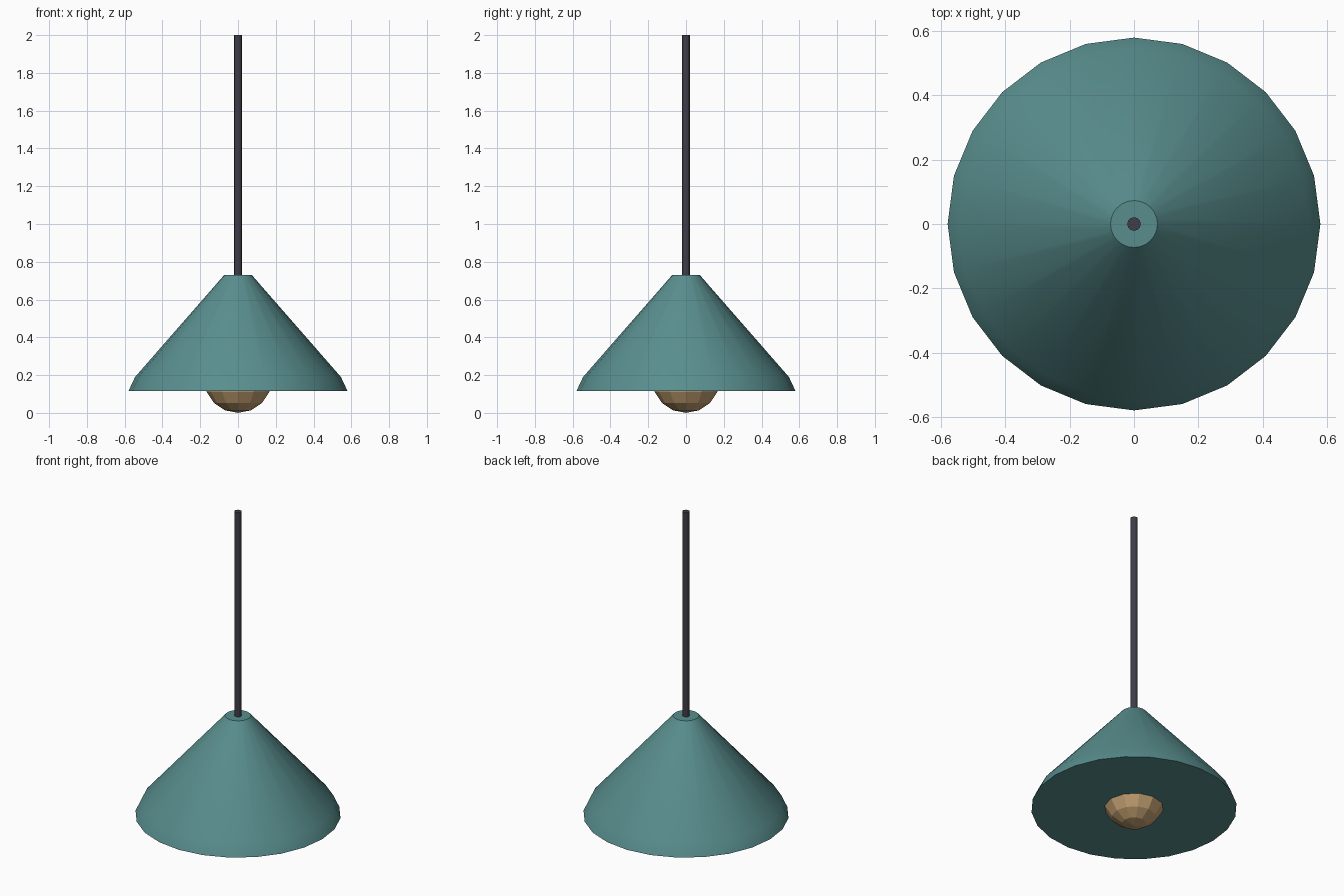
import bpy
import bmesh
import math

cube = bpy.data.objects.get("Cube")
if cube:
    bpy.data.objects.remove(cube, do_unlink=True)


def material(name, rgb):
    mat = bpy.data.materials.new(name)
    mat.use_nodes = True
    mat.diffuse_color = (*rgb, 1)
    mat.node_tree.nodes["Principled BSDF"].inputs["Base Color"].default_value = (*rgb, 1)
    return mat


def finish(bm, name, mat, smooth_angle=None):
    bmesh.ops.recalc_face_normals(bm, faces=bm.faces[:])
    mesh = bpy.data.meshes.new(name)
    bm.to_mesh(mesh)
    bm.free()
    mesh.materials.append(mat)
    obj = bpy.data.objects.new(name, mesh)
    bpy.context.collection.objects.link(obj)
    if smooth_angle:
        bpy.ops.object.select_all(action="DESELECT")
        obj.select_set(True)
        bpy.context.view_layer.objects.active = obj
        bpy.ops.object.shade_smooth_by_angle(angle=math.radians(smooth_angle))
    return obj


def turned(name, profile, sides, mat):
    """Closed solid turned around z from (radius, height) pairs, bottom to top."""
    bm = bmesh.new()
    rings = []
    for r, z in profile:
        angles = [2 * math.pi * i / sides for i in range(sides)]
        rings.append([bm.verts.new((r * math.cos(a), r * math.sin(a), z)) for a in angles])
    for low, high in zip(rings, rings[1:]):
        for i in range(sides):
            j = (i + 1) % sides
            bm.faces.new((low[i], low[j], high[j], high[i]))
    bm.faces.new(rings[0])
    bm.faces.new(rings[-1])
    return finish(bm, name, mat, 30)


teal = material("teal enamel", (0.10, 0.27, 0.27))
charcoal = material("charcoal cord", (0.05, 0.047, 0.065))
amber = material("amber glass", (0.56, 0.36, 0.17))

# Conical shade with a steeper rim and a closed underside
turned("shade", [(0.58, 0.115), (0.545, 0.19), (0.073, 0.73)], 24, teal)

# Hanging cord
turned("cord", [(0.021, 0.70), (0.021, 2.0)], 12, charcoal)

# Faceted bulb, half sunk into the shade
bm = bmesh.new()
bmesh.ops.create_uvsphere(bm, u_segments=12, v_segments=8, radius=0.18)
bmesh.ops.translate(bm, verts=bm.verts[:], vec=(0, 0, 0.18))
finish(bm, "bulb", amber)
